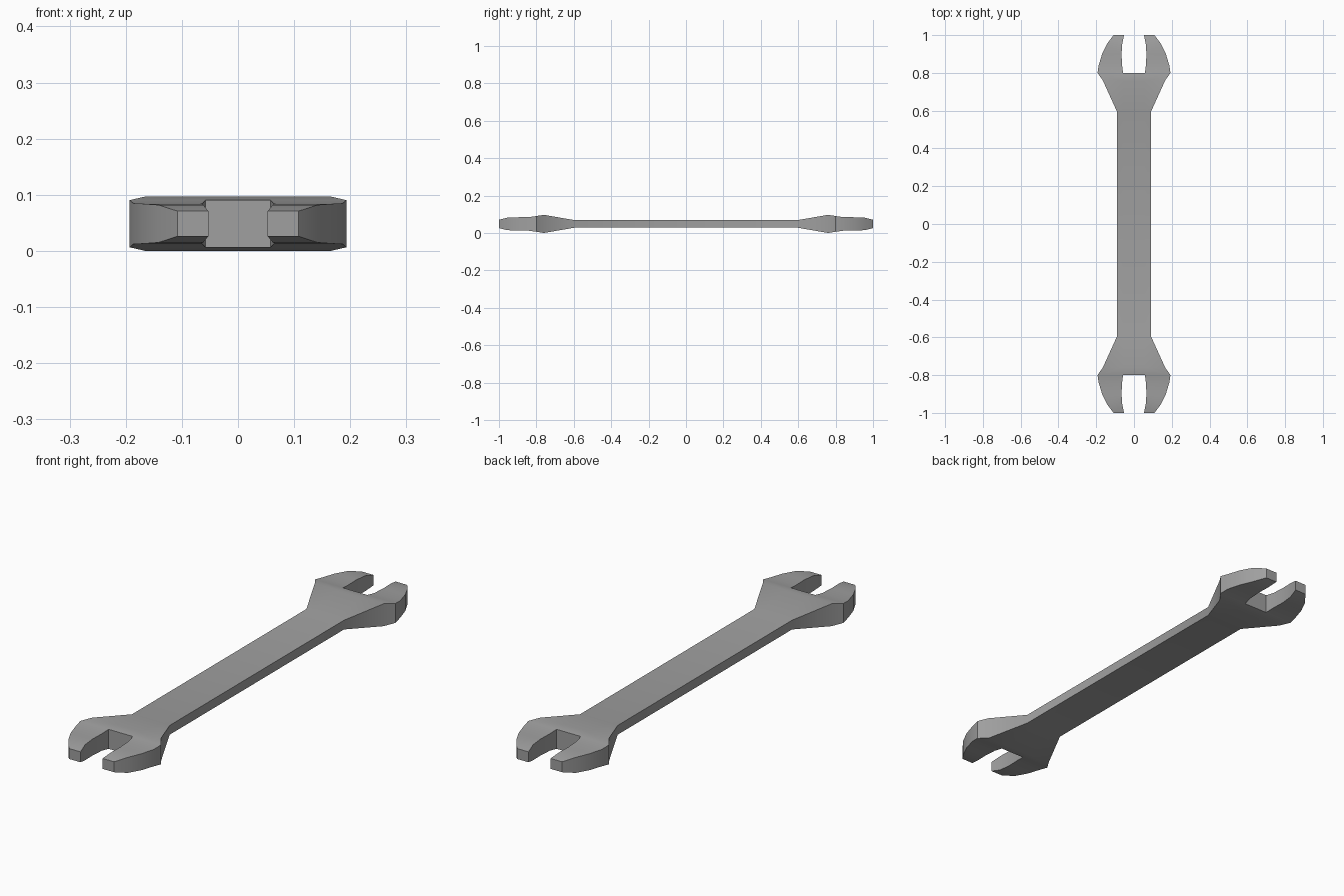
import bpy, bmesh, math

if "Cube" in bpy.data.objects:
    bpy.data.objects.remove(bpy.data.objects["Cube"])

ZC = 0.0485
# stations along the wrench: y, inner x, outer x, half thickness
BODY = [(0.0, 0.058, 0.09, 0.02), (0.595, 0.058, 0.09, 0.02),
        (0.76, 0.058, 0.165, 0.0485), (0.80, 0.058, 0.193, 0.042)]
JAW = [(0.84, 0.063, 0.187, 0.0365), (0.90, 0.066, 0.169, 0.0355),
       (0.955, 0.062, 0.142, 0.0335), (1.0, 0.053, 0.108, 0.0225)]

bm = bmesh.new()


def section(y, xs, h):
    """Bottom and top vertex rows across the wrench at y."""
    return [[bm.verts.new((x, y, ZC + s * h)) for x in xs] for s in (-1, 1)]


def skin(a, b, inner_wall):
    """Join two sections with bottom, top and side faces."""
    n = len(a[0])
    for row in (0, 1):
        for i in range(n - 1):
            bm.faces.new((a[row][i], a[row][i + 1], b[row][i + 1], b[row][i]))
    for i in ([0, -1] if inner_wall else [-1]):
        bm.faces.new((a[0][i], b[0][i], b[1][i], a[1][i]))


# one quarter: half handle and flared neck
rings = [section(y, (0, xi, xo), h) for y, xi, xo, h in BODY]
for a, b in zip(rings, rings[1:]):
    skin(a, b, False)
end = rings[-1]
bm.faces.new((end[0][0], end[0][1], end[1][1], end[1][0]))  # slot floor

# curved jaw with blunt tip
jaw = [[row[1:] for row in end]]
jaw += [section(y, (xi, xo), h) for y, xi, xo, h in JAW]
for a, b in zip(jaw, jaw[1:]):
    skin(a, b, True)
tip = jaw[-1]
bm.faces.new((tip[0][0], tip[0][1], tip[1][1], tip[1][0]))

bmesh.ops.recalc_face_normals(bm, faces=bm.faces)
# open quarter shell: make sure the top faces up
bm.normal_update()
top = max(bm.faces, key=lambda f: abs(f.normal.z) * f.calc_area() * (f.calc_center_median().z > ZC))
if top.normal.z < 0:
    bmesh.ops.reverse_faces(bm, faces=bm.faces)

mesh = bpy.data.meshes.new("wrench")
bm.to_mesh(mesh)
bm.free()
wrench = bpy.data.objects.new("wrench", mesh)
bpy.context.collection.objects.link(wrench)

# dark steel
steel = bpy.data.materials.new("dark_steel")
steel.diffuse_color = (0.35, 0.35, 0.35, 1)
steel.use_nodes = True
steel.node_tree.nodes["Principled BSDF"].inputs["Base Color"].default_value = steel.diffuse_color
mesh.materials.append(steel)

# gentle facets blend, hard corners stay sharp
bpy.context.view_layer.objects.active = wrench
wrench.select_set(True)
bpy.ops.object.shade_smooth_by_angle(angle=math.radians(30))

# mirror the quarter into the full double-ended wrench
mirror = wrench.modifiers.new("mirror", 'MIRROR')
mirror.use_axis = (True, True, False)
mirror.merge_threshold = 0.0005
